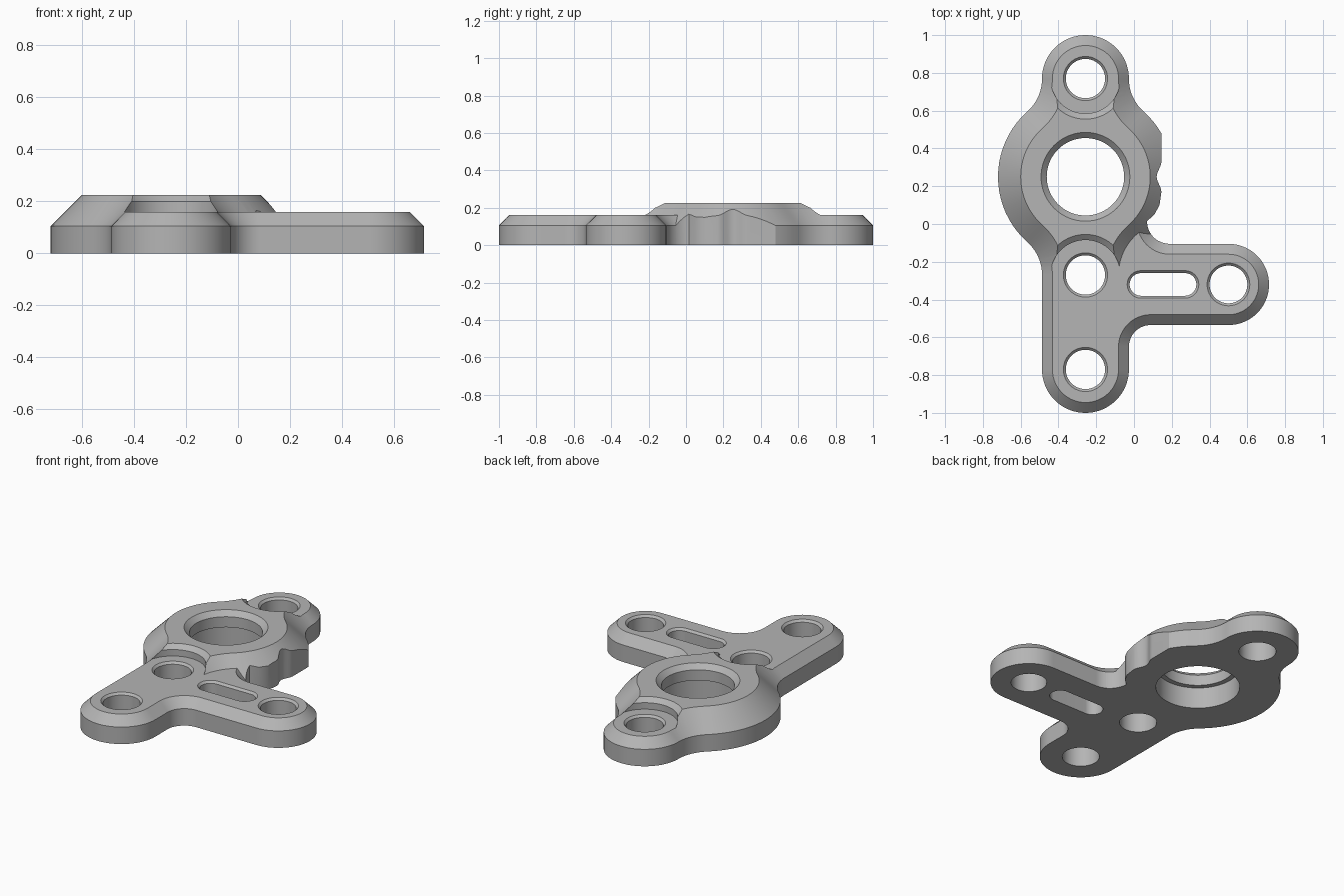
import bpy, bmesh, math

if "Cube" in bpy.data.objects:
    bpy.data.objects.remove(bpy.data.objects["Cube"])

HUB_X, HUB_Y, HUB_R = -0.257, 0.25, 0.463
LOBE = 0.23           # radius of lobes and neck fillets
REACH = 0.52          # hub centre to clearance holes
WALL, PLATE, TOP = 0.105, 0.16, 0.225
BACK_Y, NEAR_Y, FRONT_Y = HUB_Y + REACH, HUB_Y - REACH, -0.77
ARM_X, ARM_Y, ARM_R = 0.5, -0.32, 0.215

metal = bpy.data.materials.new("grey metal")
metal.use_nodes = True
grey = (0.46, 0.46, 0.46, 1)
metal.diffuse_color = grey
metal.node_tree.nodes["Principled BSDF"].inputs["Base Color"].default_value = grey


def outline(arcs, inset):
    """Points along tangent arcs (x, y, radius, start, end), inset by a distance."""
    pts = []
    for x, y, r, a0, a1 in arcs:
        if r == 0:
            pts.append((x, y))
            continue
        rad = r - inset if a1 > a0 else r + inset
        n = max(2, math.ceil(abs(a1 - a0) / 5))
        for i in range(n + 1):
            a = math.radians(a0 + (a1 - a0) * i / n)
            pts.append((x + rad * math.cos(a), y + rad * math.sin(a)))
    return pts


def loft(name, arcs, layers):
    """Solid through (z, inset) layers of one outline."""
    bm = bmesh.new()
    rings = [[bm.verts.new((x, y, z)) for x, y in outline(arcs, d)] for z, d in layers]
    n = len(rings[0])
    for lo, hi in zip(rings, rings[1:]):
        for i in range(n):
            j = (i + 1) % n
            bm.faces.new((lo[i], lo[j], hi[j], hi[i]))
    bm.faces.new(rings[0][::-1])
    bm.faces.new(rings[-1])
    bmesh.ops.remove_doubles(bm, verts=bm.verts, dist=1e-5)
    bmesh.ops.recalc_face_normals(bm, faces=bm.faces)
    mesh = bpy.data.meshes.new(name)
    bm.to_mesh(mesh)
    bm.free()
    mesh.materials.append(metal)
    ob = bpy.data.objects.new(name, mesh)
    bpy.context.collection.objects.link(ob)
    return ob


def combine(target, other, operation):
    mod = target.modifiers.new(operation, "BOOLEAN")
    mod.object, mod.operation, mod.solver = other, operation, "EXACT"
    bpy.context.view_layer.objects.active = target
    bpy.ops.object.modifier_apply(modifier=mod.name)
    bpy.data.objects.remove(other)


def circle(x, y, r):
    return [(x, y, r, 0, 360)]


# Main body: hub with a lobe at each end, joined by neck fillets
fx = 2 * LOBE
fy = math.sqrt((HUB_R + LOBE) ** 2 - fx ** 2)
t = math.degrees(math.atan2(fy, fx))
L, R = HUB_X - fx, HUB_X + fx
column = [
    (HUB_X, FRONT_Y, LOBE, 180, 360),
    (R, HUB_Y - fy, LOBE, 180, 180 - t),
    (HUB_X, HUB_Y, HUB_R, -t, t),
    (R, HUB_Y + fy, LOBE, 180 + t, 180),
    (HUB_X, BACK_Y, LOBE, 0, 180),
    (L, HUB_Y + fy, LOBE, 0, -t),
    (HUB_X, HUB_Y, HUB_R, 180 - t, 180 + t),
    (L, HUB_Y - fy, LOBE, t, 0),
]
body = loft("bracket_body", column, [(0, 0), (WALL, 0), (TOP, TOP - WALL)])

# Lower the lobes to plate height, leaving the raised hub
step = [(PLATE, 0), (0.2, 0), (0.3, -0.12)]
front_clear = [(HUB_X, NEAR_Y, 0.185, 0, 180), (HUB_X, -1.4, 0.185, 180, 360)]
back_clear = [(HUB_X, 1.4, 0.185, 0, 180), (HUB_X, BACK_Y, 0.185, 180, 360)]
for arcs in (front_clear, back_clear):
    combine(body, loft("clearance", arcs, step), "DIFFERENCE")

# Side arm with fillets into the body
lower, upper = 0.115, 0.12
arm = [
    (-0.2, ARM_Y - ARM_R - lower, 0, 0, 0),
    (HUB_X + LOBE + lower, ARM_Y - ARM_R - lower, lower, 180, 90),
    (ARM_X, ARM_Y, ARM_R, -90, 90),
    (0.19, ARM_Y + ARM_R + upper, upper, 270, 180),
    (-0.2, ARM_Y + ARM_R + upper, 0, 0, 0),
]
combine(body, loft("side_arm", arm, [(0, 0), (WALL, 0), (PLATE, PLATE - WALL)]), "UNION")

# Flat on the hub side with a shallow notch, running into the arm fillet
FLAT = 0.145
relief = [(0.4, 0.7, 0, 0, 0), (FLAT, 0.7, 0, 0, 0)]
for i in range(13):
    u = i / 12
    depth = 0.0125 * (1 - math.cos(2 * math.pi * u))
    relief.append((FLAT - depth, 0.33 - 0.16 * u, 0, 0, 0))
relief += [(0.135, 0.1, 0, 0, 0), (0.108, 0.05, 0, 0, 0),
           (0.19, 0.015, 0.121, 180, 240), (0.3, 0.05, 0, 0, 0)]
combine(body, loft("side_relief", relief, [(-0.1, 0), (0.4, 0)]), "DIFFERENCE")

# Chamfered bolt holes and slot
rim = [(-0.1, 0), (PLATE - 0.013, 0), (PLATE + 0.02, -0.033)]
holes = [circle(HUB_X, y, 0.104) for y in (FRONT_Y, NEAR_Y, BACK_Y)]
holes.append(circle(ARM_X, ARM_Y, 0.1))
holes.append([(0.27, ARM_Y, 0.06, -90, 90), (0.037, ARM_Y, 0.06, 90, 270)])
for arcs in holes:
    combine(body, loft("hole", arcs, rim), "DIFFERENCE")

# Central bore: wide from below, narrow lip, chamfered mouth
bore = [(-0.1, -0.03), (0.13, -0.03), (0.13, 0), (0.195, 0), (0.255, -0.06)]
combine(body, loft("bore", circle(HUB_X, HUB_Y, 0.205), bore), "DIFFERENCE")

bpy.ops.object.select_all(action="DESELECT")
body.select_set(True)
bpy.context.view_layer.objects.active = body
bpy.ops.object.shade_smooth_by_angle(angle=math.radians(25))
